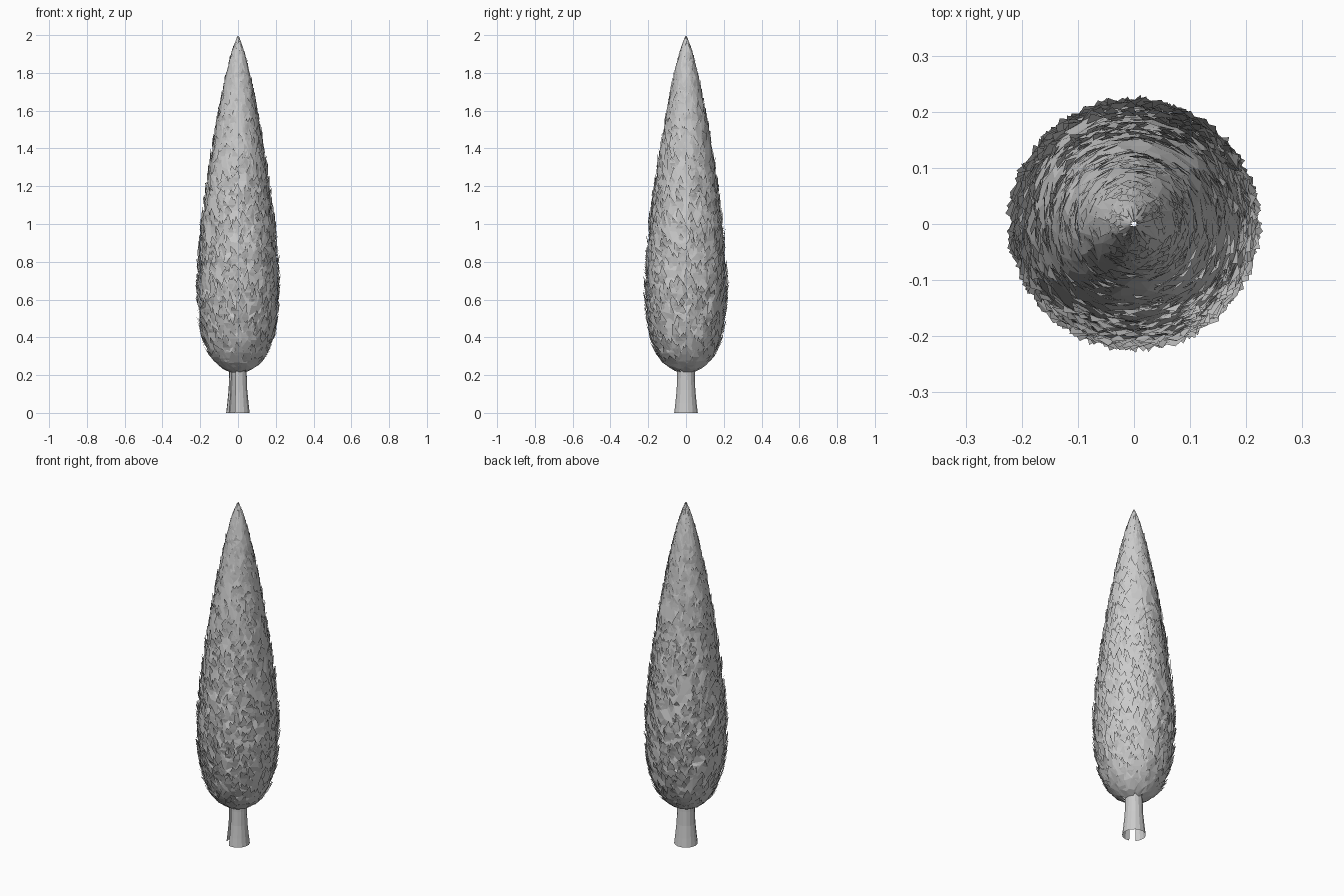
import bpy, bmesh, math, random

if "Cube" in bpy.data.objects:
    bpy.data.objects.remove(bpy.data.objects["Cube"])

random.seed(7)

# Outer silhouette of the foliage: (height, radius)
PROFILE = [(0.215, 0.045), (0.235, 0.09), (0.27, 0.13), (0.32, 0.165), (0.4, 0.195),
           (0.5, 0.213), (0.6, 0.221), (0.7, 0.222), (0.8, 0.217), (1.0, 0.2),
           (1.2, 0.173), (1.4, 0.143), (1.6, 0.107), (1.8, 0.065), (1.9, 0.038),
           (1.96, 0.018), (2.0, 0.002)]


def radius(z):
    for (z0, r0), (z1, r1) in zip(PROFILE, PROFILE[1:]):
        if z <= z1:
            return r0 + (r1 - r0) * max(0, (z - z0) / (z1 - z0))
    return 0.002


def polar(r, a, z):
    return (r * math.cos(a), r * math.sin(a), z)


def make_object(name, bm):
    mesh = bpy.data.meshes.new(name)
    bm.to_mesh(mesh)
    bm.free()
    obj = bpy.data.objects.new(name, mesh)
    bpy.context.collection.objects.link(obj)
    return obj


def bridge(bm, rings, closed=True):
    n = len(rings[0])
    for lo, hi in zip(rings, rings[1:]):
        for i in range(n if closed else n - 1):
            j = (i + 1) % n
            bm.faces.new((lo[i], lo[j], hi[j], hi[i]))


# Trunk: flared open tube with a narrow slit towards the front left
bm = bmesh.new()
start, sweep = math.radians(-106), math.radians(328)
rings = []
for z, r in [(0, 0.063), (0.05, 0.057), (0.12, 0.05), (0.2, 0.047), (0.27, 0.047)]:
    rings.append([bm.verts.new(polar(r, start + sweep * i / 14, z)) for i in range(15)])
bridge(bm, rings, closed=False)
make_object("trunk", bm)

# Foliage body: faceted, jittered shell just inside the silhouette
bm = bmesh.new()
SIDES, ROWS = 26, 34
rings = []
for k in range(ROWS + 1):
    t = k / ROWS
    z = 0.215 + 1.775 * (0.55 * t + 0.45 * t * t)
    ring = []
    for i in range(SIDES):
        a = 2 * math.pi * (i + 0.5 * (k % 2) + random.uniform(-0.25, 0.25)) / SIDES
        zz = min(1.995, max(0.215, z + random.uniform(-0.015, 0.015)))
        r = radius(zz) * random.uniform(0.92, 0.97)
        ring.append(bm.verts.new(polar(r, a, zz)))
    rings.append(ring)
bridge(bm, rings)
bmesh.ops.triangulate(bm, faces=bm.faces[:])
make_object("foliage_body", bm)

# Leaf flakes: folded shards rooted in the body, tips pointing up and out
bm = bmesh.new()
count = 0
while count < 1500:
    z = random.uniform(0.22, 1.88)
    R = radius(z)
    if random.random() > R / 0.222 + 0.08:
        continue
    count += 1
    a = random.uniform(0, 2 * math.pi)
    h = random.uniform(0.05, 0.11)
    w = min(random.uniform(0.012, 0.024), 0.45 * R) / R
    skew = random.uniform(-0.8, 0.8) * w
    lift = random.uniform(0.98, 1.03)
    z1, z2 = z + h * random.uniform(0.35, 0.6), z + h
    root = bm.verts.new(polar(R * 0.93, a, z))
    left = bm.verts.new(polar(radius(z1) * random.uniform(0.94, 1.0), a - w, z1))
    right = bm.verts.new(polar(radius(z1) * random.uniform(0.94, 1.0), a + w, z1))
    tip = bm.verts.new(polar(radius(z2) * lift + 0.002, a + skew, z2))
    bm.faces.new((root, right, left))
    bm.faces.new((left, right, tip))
make_object("leaf_flakes", bm)

# Crown tip: slim shards closing to the point
bm = bmesh.new()
for i in range(16):
    a = 2 * math.pi * i / 16 + random.uniform(-0.1, 0.1)
    z = random.uniform(1.78, 1.88)
    l = bm.verts.new(polar(radius(z) * 0.97, a - 0.28, z))
    r = bm.verts.new(polar(radius(z) * 0.97, a + 0.28, z))
    m = bm.verts.new(polar(radius(1.94) * 1.02, a + 0.15, 1.94))
    p = bm.verts.new(polar(0.003, a, 2.0 - random.uniform(0, 0.02) * (i > 0)))
    bm.faces.new((l, r, m))
    bm.faces.new((l, m, p))
make_object("crown_tip", bm)
